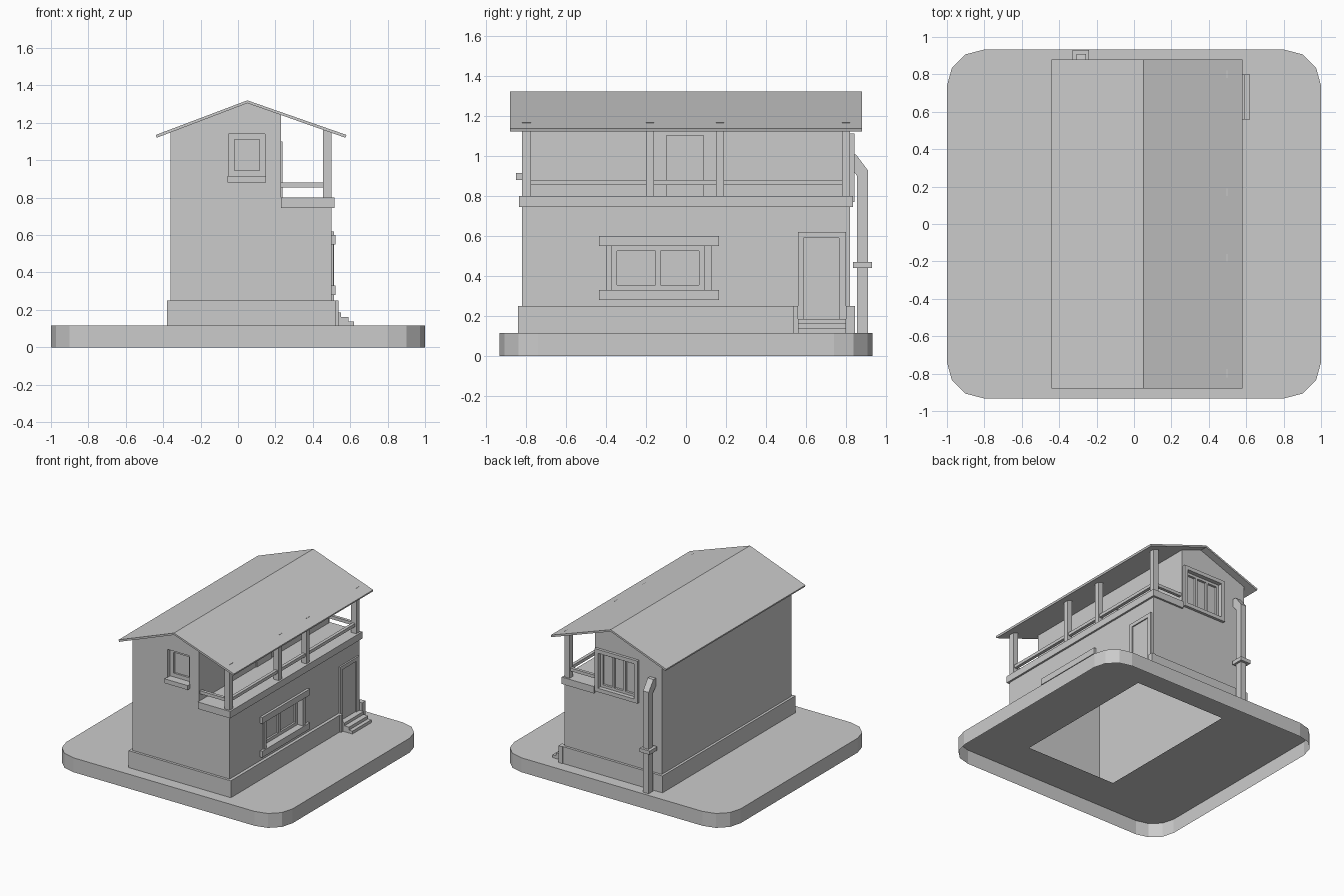
import bpy, bmesh, math

if "Cube" in bpy.data.objects:
    bpy.data.objects.remove(bpy.data.objects["Cube"])


def finish(name, bm, fix=True):
    if fix:
        bmesh.ops.recalc_face_normals(bm, faces=bm.faces[:])
    me = bpy.data.meshes.new(name)
    bm.to_mesh(me)
    bm.free()
    ob = bpy.data.objects.new(name, me)
    bpy.context.collection.objects.link(ob)
    return ob


def boxes(name, items):
    """One object made from boxes (x0, x1, y0, y1, z0, z1)."""
    bm = bmesh.new()
    for x0, x1, y0, y1, z0, z1 in items:
        vs = bmesh.ops.create_cube(bm, size=1)["verts"]
        for v in vs:
            v.co.x = x1 if v.co.x > 0 else x0
            v.co.y = y1 if v.co.y > 0 else y0
            v.co.z = z1 if v.co.z > 0 else z0
    return finish(name, bm)


def prism(name, pts, lo, hi, axis):
    """Profile (u, z) extruded along 'x' or 'y'."""
    bm = bmesh.new()
    put = (lambda u, z, w: (u, w, z)) if axis == "y" else (lambda u, z, w: (w, u, z))
    f = bm.faces.new([bm.verts.new(put(u, z, lo)) for u, z in pts])
    ext = bmesh.ops.extrude_face_region(bm, geom=[f])["geom"]
    for v in ext:
        if isinstance(v, bmesh.types.BMVert):
            setattr(v.co, axis, hi)
    return finish(name, bm)


def sash(name, axis, p0, p1, a0, a1, z0, z1, panes, bar):
    """Window frame with upright dividers, between depths p0 and p1."""
    step = (a1 - a0 - bar) / panes
    parts = [(a0 + i * step, a0 + i * step + bar, z0, z1) for i in range(panes + 1)]
    for i in range(panes):
        s = a0 + i * step
        parts += [(s + bar, s + step, z0, z0 + bar), (s + bar, s + step, z1 - bar, z1)]
    if axis == "x":
        return boxes(name, [(p0, p1, a, b, c, d) for a, b, c, d in parts])
    return boxes(name, [(a, b, p0, p1, c, d) for a, b, c, d in parts])


# Base: rounded slab, hollow underneath, with an opening into the house
G = 0.115
bm = bmesh.new()
outline = []
for cx, cy, start in ((0.8, 0.74, 0), (-0.8, 0.74, 90), (-0.8, -0.74, 180), (0.8, -0.74, 270)):
    for k in range(4):
        a = math.radians(start + 30 * k)
        outline.append((cx + 0.2 * math.cos(a), cy + 0.193 * math.sin(a)))
top = [bm.verts.new((x, y, G)) for x, y in outline]
low = [bm.verts.new((x, y, 0)) for x, y in outline]
hole = [bm.verts.new((x, y, G)) for x, y in ((-0.32, -0.62), (0.48, -0.62), (0.48, 0.62), (-0.32, 0.62))]
edges = []
for ring in (top, hole):
    for i, v in enumerate(ring):
        edges.append(bm.edges.new((v, ring[(i + 1) % len(ring)])))
bmesh.ops.triangle_fill(bm, edges=edges, use_beauty=True)
for f in bm.faces:
    if f.normal.z < 0:
        f.normal_flip()
for i in range(len(top)):
    j = (i + 1) % len(top)
    bm.faces.new((low[i], low[j], top[j], top[i]))
finish("base", bm, fix=False)

# House walls: stepped gable profile, window recesses cut in, bottom left open
body = prism("house_walls", [(-0.36, G), (0.5, G), (0.5, 0.79), (0.23, 0.79), (0.23, 1.245),
                             (0.05, 1.308), (-0.36, 1.153)], -0.82, 0.82, "y")
cutters = boxes("window_cutter", [(0.45, 0.6, -0.37, 0.09, 0.33, 0.55),
                                  (-0.05, 0.145, -0.9, -0.77, 0.915, 1.14),
                                  (-0.13, 0.19, 0.79, 0.9, 0.80, 1.08)])
cutters.hide_render = True
mod = body.modifiers.new("recesses", "BOOLEAN")
mod.operation = "DIFFERENCE"
mod.solver = "EXACT"
mod.object = cutters
bpy.context.view_layer.objects.active = body
bpy.ops.object.modifier_apply(modifier=mod.name)
bpy.data.objects.remove(cutters)
bm = bmesh.new()
bm.from_mesh(body.data)
under = [f for f in bm.faces if f.calc_center_median().z < G + 0.001]
bmesh.ops.delete(bm, geom=under, context="FACES_ONLY")
bm.to_mesh(body.data)
bm.free()

# Roof
prism("roof", [(-0.44, 1.135), (-0.435, 1.12), (0.05, 1.305), (0.575, 1.12), (0.58, 1.135), (0.05, 1.32)],
      -0.88, 0.88, "y")

# Plinth, left open at the door
boxes("plinth", [(-0.38, 0.525, -0.84, -0.82, G, 0.25), (-0.38, 0.525, 0.82, 0.84, G, 0.25),
                 (-0.38, -0.36, -0.82, 0.82, G, 0.25), (0.5, 0.525, -0.82, 0.535, G, 0.25),
                 (0.5, 0.537, 0.535, 0.56, G, 0.25), (0.5, 0.537, 0.80, 0.845, G, 0.25)])

# Doorstep and steps
boxes("steps", [(0.5, x, 0.56, 0.80, G, z) for x, z in ((0.55, 0.185), (0.59, 0.162), (0.62, 0.138))])

# Ground floor door
boxes("door_frame", [(0.5, 0.513, 0.56, 0.587, 0.185, 0.62), (0.5, 0.513, 0.765, 0.80, 0.185, 0.62),
                     (0.5, 0.513, 0.587, 0.765, 0.59, 0.62)])
boxes("door_panel", [(0.5, 0.504, 0.587, 0.765, 0.185, 0.59)])

# Balcony slab, door, posts and rails
boxes("balcony_slab", [(0.23, 0.515, -0.835, 0.835, 0.745, 0.80)])
boxes("balcony_door", [(0.225, 0.238, -0.10, 0.09, 0.80, 1.10)])
posts = [(-0.82, -0.775), (-0.20, -0.16), (0.15, 0.19), (0.78, 0.82)]
boxes("balcony_posts", [(0.455, 0.5, a, b, 0.80, 1.165) for a, b in posts])
rails = [(0.465, 0.49, posts[i][1], posts[i + 1][0], 0.855, 0.88) for i in range(3)]
rails += [(0.23, 0.455, s - 0.012, s + 0.012, 0.855, 0.88) for s in (-0.797, 0.80)]
boxes("balcony_rails", rails)

# Right window: lintel, sill, side trim and two-pane sash
boxes("side_window_trim", [(0.5, 0.52, -0.435, 0.165, 0.55, 0.60), (0.5, 0.52, -0.435, 0.165, 0.28, 0.33),
                           (0.5, 0.51, -0.40, -0.37, 0.33, 0.55), (0.5, 0.51, 0.09, 0.13, 0.33, 0.55)])
sash("side_window_sash", "x", 0.45, 0.465, -0.37, 0.09, 0.33, 0.55, 2, 0.025)

# Front window: sash and sill
sash("front_window_sash", "y", -0.785, -0.77, -0.05, 0.145, 0.915, 1.14, 1, 0.03)
boxes("front_window_sill", [(-0.055, 0.15, -0.85, -0.82, 0.88, 0.915)])

# Back window: surround and three-pane sash
sash("back_window_surround", "y", 0.82, 0.842, -0.16, 0.22, 0.77, 1.11, 1, 0.03)
sash("back_window_sash", "y", 0.79, 0.808, -0.13, 0.19, 0.80, 1.08, 3, 0.02)

# Drainpipe with bracket
prism("drainpipe", [(0.855, G), (0.91, G), (0.91, 0.925), (0.85, 1.005), (0.82, 1.005), (0.82, 0.94), (0.855, 0.90)],
      -0.307, -0.257, "x")
boxes("drainpipe_bracket", [(-0.33, -0.24, 0.835, 0.93, 0.44, 0.47)])
